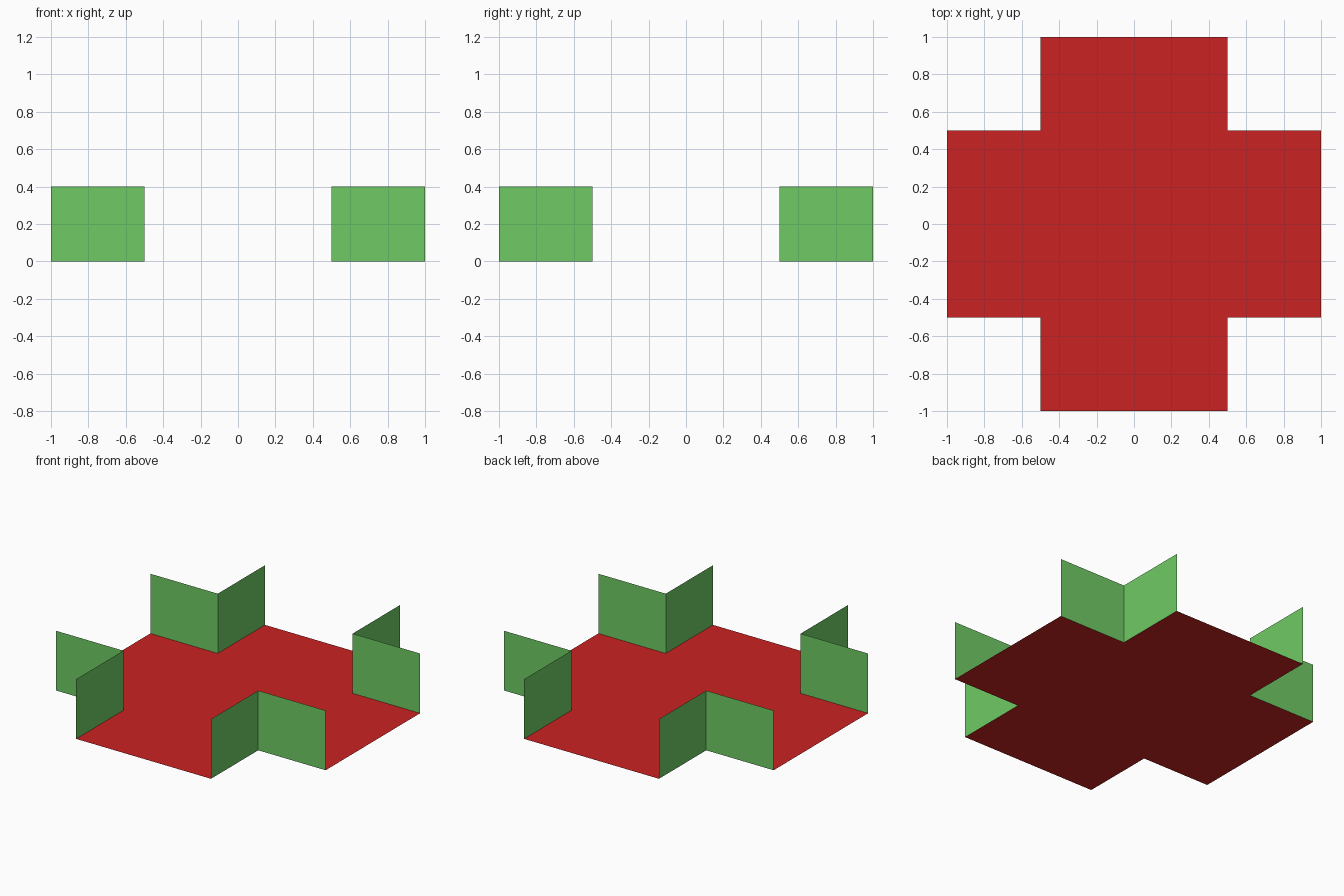
import bpy
import bmesh

HALF = 1.0      # half the overall span
INNER = 0.5     # half the width of each arm
HEIGHT = 0.4    # wall height

cube = bpy.data.objects.get("Cube")
if cube:
    bpy.data.objects.remove(cube, do_unlink=True)


def make_material(name, rgb):
    mat = bpy.data.materials.new(name)
    mat.use_nodes = True
    mat.diffuse_color = (*rgb, 1)
    mat.node_tree.nodes["Principled BSDF"].inputs["Base Color"].default_value = (*rgb, 1)
    return mat


def make_object(name, bm, mat):
    mesh = bpy.data.meshes.new(name)
    bm.to_mesh(mesh)
    bm.free()
    mesh.materials.append(mat)
    obj = bpy.data.objects.new(name, mesh)
    bpy.context.collection.objects.link(obj)
    return obj


red = make_material("floor red", (0.59, 0.016, 0.016))
green = make_material("wall green", (0.16, 0.60, 0.13))


def corner_path(sx, sy):
    """Three points along one notch of the cross, counter-clockwise."""
    path = [(HALF * sx, INNER * sy), (INNER * sx, INNER * sy), (INNER * sx, HALF * sy)]
    return path if sx * sy > 0 else path[::-1]


corners = {"back_left": (1, 1), "back_right": (-1, 1),
           "front_right": (-1, -1), "front_left": (1, -1)}

# Cross-shaped floor: the four notches joined into one outline
bm = bmesh.new()
outline = [p for s in corners.values() for p in corner_path(*s)]
bm.faces.new([bm.verts.new((x, y, 0)) for x, y in outline])
make_object("floor", bm, red)

# L-shaped thin wall standing on each notch, facing the floor
for name, signs in corners.items():
    bm = bmesh.new()
    low = [bm.verts.new((x, y, 0)) for x, y in corner_path(*signs)]
    high = [bm.verts.new((v.co.x, v.co.y, HEIGHT)) for v in low]
    for i in range(2):
        bm.faces.new((low[i + 1], low[i], high[i], high[i + 1]))
    make_object(name + "_corner_wall", bm, green)
